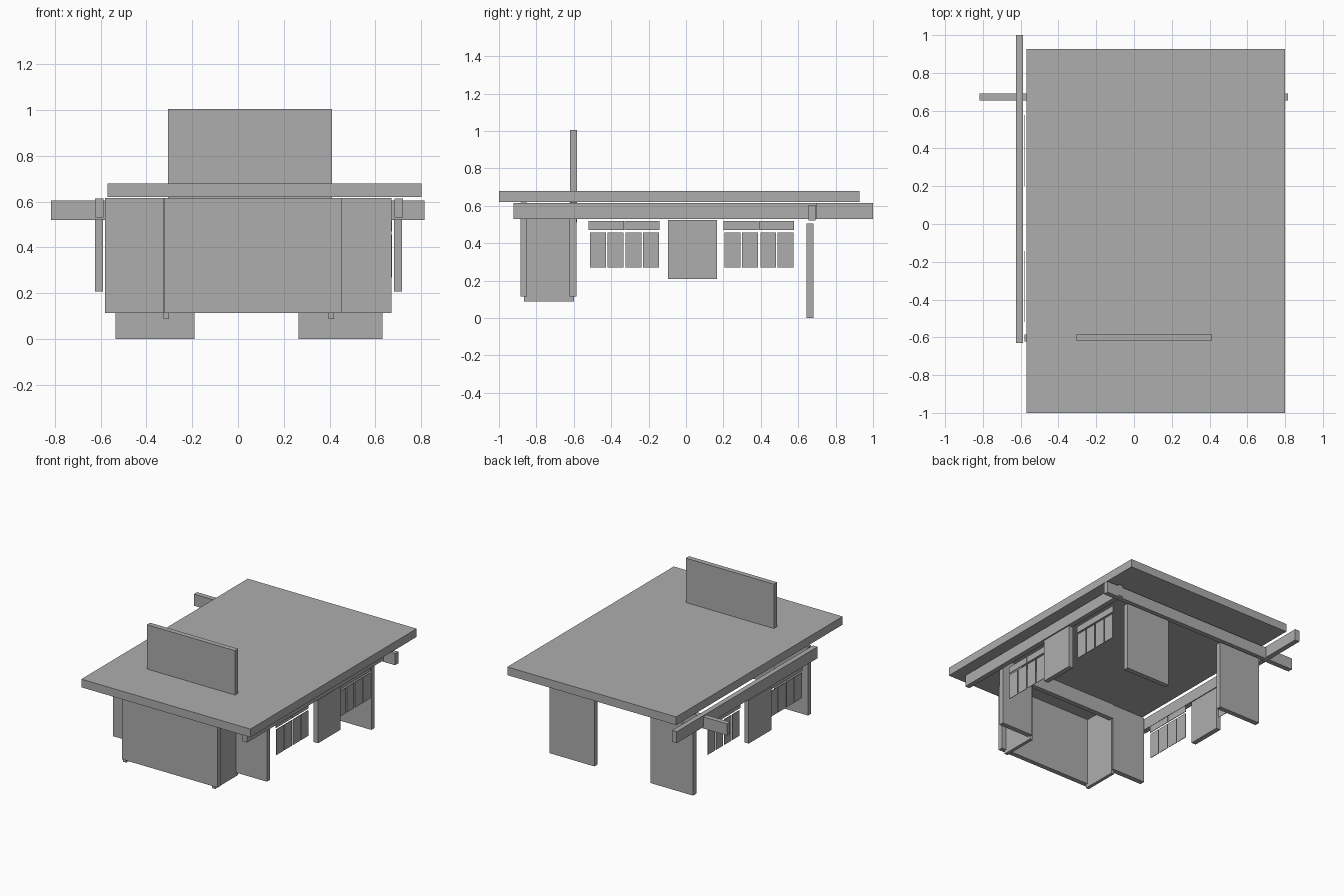
import bpy

cube = bpy.data.objects.get("Cube")
if cube:
    bpy.data.objects.remove(cube, do_unlink=True)

grey = bpy.data.materials.new("plain_grey")
grey.use_nodes = True
grey.diffuse_color = (0.42, 0.42, 0.42, 1)
grey.node_tree.nodes["Principled BSDF"].inputs["Base Color"].default_value = grey.diffuse_color


def box(name, x, y, z):
    """Box spanning the given (low, high) ranges."""
    bpy.ops.mesh.primitive_cube_add(size=1, location=[sum(r) / 2 for r in (x, y, z)])
    ob = bpy.context.object
    ob.name = name
    ob.scale = [r[1] - r[0] for r in (x, y, z)]
    bpy.ops.object.transform_apply(location=False, rotation=False, scale=True)
    ob.data.materials.append(grey)
    return ob


# Roof slab and the chimney wall passing through it
box("roof", (-0.57, 0.80), (-1.0, 0.927), (0.62, 0.68))
box("chimney_wall", (-0.305, 0.41), (-0.62, -0.583), (0.51, 1.005))

# Front wall pieces either side of the fireplace opening
WALL_Z = (0.115, 0.617)
box("front_wall_right", (-0.58, -0.305), (-0.622, -0.585), WALL_Z)
box("front_wall_left", (0.41, 0.67), (-0.622, -0.585), WALL_Z)

# Projecting bay, open below
box("bay_front", (-0.32, 0.455), (-0.885, -0.85), WALL_Z)
for side, x in (("right", -0.325), ("left", 0.395)):
    box("bay_side_" + side, (x, x + 0.024), (-0.865, -0.598), (0.088, 0.615))

# Roof beams
BEAM_Z = (0.53, 0.614)
box("beam_right", (-0.625, -0.588), (-0.63, 1.0), BEAM_Z)
box("beam_left", (0.683, 0.72), (-0.922, 0.697), BEAM_Z)
box("cross_beam", (-0.817, 0.815), (0.655, 0.692), (0.52, 0.605))

# Back wall panels reaching the ground
for side, x in (("right", (-0.535, -0.19)), ("left", (0.265, 0.63))):
    box("back_wall_" + side, x, (0.645, 0.682), (0.0, 0.505))

# Side wall panels and thin window panes on both long sides
for side, wall, pane in (("right", -0.625, -0.58), ("left", 0.68, 0.668)):
    box("side_wall_" + side, (wall, wall + 0.036), (-0.095, 0.166), (0.208, 0.525))
    pane_x = (pane, pane + 0.004)
    for group, start in (("front", -0.52), ("back", 0.20)):
        tag = f"{group}_{side}"
        for half in range(2):
            y = start + half * 0.19
            box("upper_window_" + tag, pane_x, (y, y + 0.188), (0.47, 0.518))
            for k in range(2):
                p = y + 0.007 + k * 0.093
                box("window_" + tag, pane_x, (p, p + 0.085), (0.27, 0.457))
